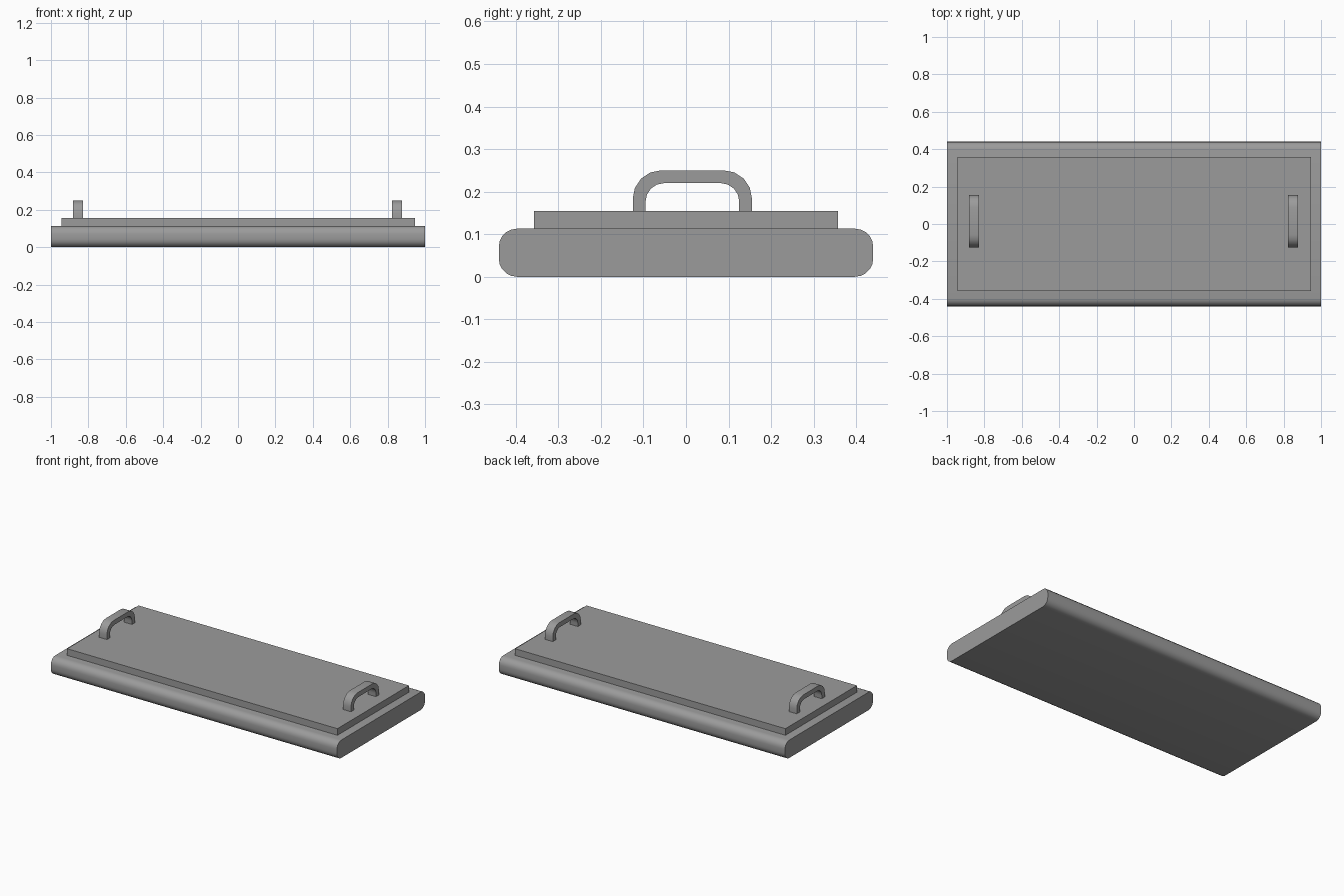
import bpy, bmesh
from math import sin, cos, radians

if "Cube" in bpy.data.objects:
    bpy.data.objects.remove(bpy.data.objects["Cube"])

# Dark grey shared by every part
grey = bpy.data.materials.new("dark_grey")
grey.diffuse_color = (0.33, 0.33, 0.33, 1.0)
grey.use_nodes = True
grey.node_tree.nodes["Principled BSDF"].inputs["Base Color"].default_value = grey.diffuse_color


def arc(cy, cz, ry, rz, a0, a1, steps):
    """Points on an elliptical arc in the y-z plane."""
    angles = [radians(a0 + (a1 - a0) * i / steps) for i in range(steps + 1)]
    return [(cy + ry * cos(a), cz + rz * sin(a)) for a in angles]


def extrude_profile(name, profile, x0, x1):
    """Sweep a closed y-z profile along x, with capped ends."""
    bm = bmesh.new()
    face = bm.faces.new([bm.verts.new((x0, y, z)) for y, z in profile])
    out = bmesh.ops.extrude_face_region(bm, geom=[face], use_keep_orig=True)
    moved = [v for v in out["geom"] if isinstance(v, bmesh.types.BMVert)]
    bmesh.ops.translate(bm, verts=moved, vec=(x1 - x0, 0, 0))
    bmesh.ops.recalc_face_normals(bm, faces=bm.faces)
    mesh = bpy.data.meshes.new(name)
    bm.to_mesh(mesh)
    bm.free()
    mesh.materials.append(grey)
    obj = bpy.data.objects.new(name, mesh)
    bpy.context.collection.objects.link(obj)
    bpy.ops.object.select_all(action='DESELECT')
    obj.select_set(True)
    bpy.context.view_layer.objects.active = obj
    bpy.ops.object.shade_smooth_by_angle(angle=radians(32))
    return obj


# Base slab with rounded long edges
W, H, RY, RZ = 0.44, 0.113, 0.043, 0.043
base = (arc(W - RY, H - RZ, RY, RZ, 0, 90, 5)
        + arc(-W + RY, H - RZ, RY, RZ, 90, 180, 5)
        + arc(-W + RY, RZ, RY, RZ, 180, 270, 5)
        + arc(W - RY, RZ, RY, RZ, 270, 360, 5))
extrude_profile("base_slab", base, -1.0, 1.0)

# Raised top panel
TOP = 0.155
panel = [(-0.357, H), (0.357, H), (0.357, TOP), (-0.357, TOP)]
extrude_profile("top_panel", panel, -0.945, 0.945)


def arch(y0, y1, top, r):
    """Open arch path from the right foot over to the left foot."""
    return ([(y1, TOP)] + arc(y1 - r, top - r, r, r, 0, 90, 4)
            + arc(y0 + r, top - r, r, r, 90, 180, 4) + [(y0, TOP)])


# Pair of arched handles
handle = arch(-0.125, 0.155, 0.25, 0.066) + arch(-0.095, 0.125, 0.22, 0.043)[::-1]
for side, x in (("left", -0.856), ("right", 0.85)):
    extrude_profile(side + "_handle", handle, x - 0.027, x + 0.027)
